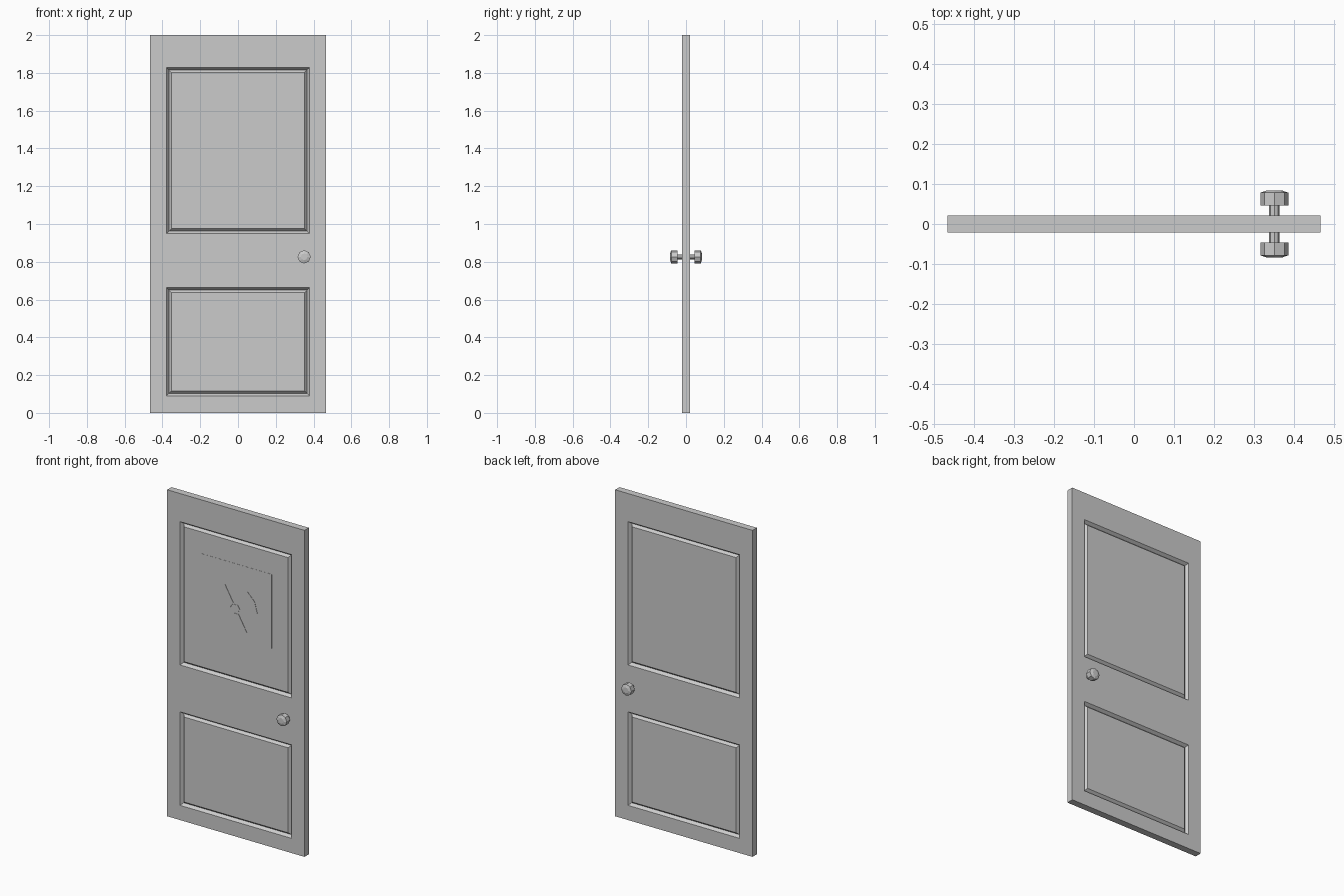
import bpy, bmesh, math
from mathutils import Vector, Matrix

cube = bpy.data.objects.get("Cube")
if cube:
    bpy.data.objects.remove(cube, do_unlink=True)

grey = bpy.data.materials.new("light_grey")
grey.use_nodes = True
colour = (0.6, 0.6, 0.6, 1)
grey.diffuse_color = colour
grey.node_tree.nodes["Principled BSDF"].inputs["Base Color"].default_value = colour

HALF_W, HALF_T, HEIGHT = 0.465, 0.021, 2.0
PANEL_X = 0.378
PANELS = [(0.09, 0.663), (0.95, 1.828)]
GROOVE, RECESS = 0.0185, 0.003
FACE_Y = -HALF_T + RECESS      # front surface of the panels


def finish(bm, name):
    bmesh.ops.recalc_face_normals(bm, faces=bm.faces)
    mesh = bpy.data.meshes.new(name)
    bm.to_mesh(mesh)
    bm.free()
    mesh.materials.append(grey)
    obj = bpy.data.objects.new(name, mesh)
    bpy.context.collection.objects.link(obj)
    return obj


def cut(bm, co, normal):
    geom = bm.verts[:] + bm.edges[:] + bm.faces[:]
    bmesh.ops.bisect_plane(bm, geom=geom, plane_co=co, plane_no=normal)


def plate(name, points, y, thick):
    """Thin plate from an (x, z) outline, standing out towards -y."""
    bm = bmesh.new()
    face = bm.faces.new([bm.verts.new((x, y, z)) for x, z in points])
    new = bmesh.ops.extrude_face_region(bm, geom=[face])["geom"]
    moved = [v for v in new if isinstance(v, bmesh.types.BMVert)]
    bmesh.ops.translate(bm, verts=moved, vec=(0, -thick, 0))
    return finish(bm, name)


# Door slab: cut the panel outlines, then inset a V groove on both sides
bm = bmesh.new()
bmesh.ops.create_cube(bm, size=1, matrix=Matrix.Translation((0, 0, HEIGHT / 2))
                      @ Matrix.Diagonal((2 * HALF_W, 2 * HALF_T, HEIGHT, 1)))
for x in (-PANEL_X, PANEL_X):
    cut(bm, (x, 0, 0), (1, 0, 0))
for pair in PANELS:
    for z in pair:
        cut(bm, (0, 0, z), (0, 0, 1))
bm.normal_update()


def is_panel(face):
    c = face.calc_center_median()
    return (abs(face.normal.y) > 0.9 and abs(c.x) < PANEL_X
            and any(lo < c.z < hi for lo, hi in PANELS))


panels = [f for f in bm.faces if is_panel(f)]
bmesh.ops.inset_individual(bm, faces=panels, thickness=GROOVE, depth=-0.0175)
bmesh.ops.inset_individual(bm, faces=panels, thickness=GROOVE, depth=0.0175 - RECESS)
finish(bm, "door_slab")

# Square backing plate on the upper panel
X, LOW, HIGH = 0.242, 1.215, 1.67
plate("sign_backing", [(-X, LOW), (X, LOW), (X, HIGH), (-X, HIGH)], FACE_Y, 0.001)


# Three-bladed warning sign
def polar(radius, degrees):
    a = math.radians(degrees)
    return radius * math.cos(a), 1.397 + radius * math.sin(a)


for i, name in enumerate(("left", "right", "lower")):
    start = 120 * i
    outline = [polar(0.036, start)]
    outline += [polar(0.147, start + d) for d in (0, 30, 60)]
    outline.append(polar(0.036, start + 60))
    plate("sign_blade_" + name, outline, FACE_Y - 0.001, 0.002)
plate("sign_hub", [polar(0.026, 60 * i) for i in range(6)], FACE_Y - 0.001, 0.002)


# Door knobs: an eight-sided lathe of (radius, distance from the door centre)
def knob(name, side):
    profile = [(0.013, 0.015), (0.013, 0.046), (0.035, 0.046),
               (0.035, 0.078), (0.018, 0.084)]
    bm = bmesh.new()
    rings = []
    for r, d in profile:
        rings.append([bm.verts.new((0.35 + r * math.cos(i * math.tau / 8), side * d,
                                    0.826 + r * math.sin(i * math.tau / 8)))
                      for i in range(8)])
    for a, b in zip(rings, rings[1:]):
        for i in range(8):
            j = (i + 1) % 8
            bm.faces.new((a[i], a[j], b[j], b[i]))
    bm.faces.new(rings[0])
    bm.faces.new(rings[-1])
    finish(bm, name)


knob("front_knob", -1)
knob("back_knob", 1)
